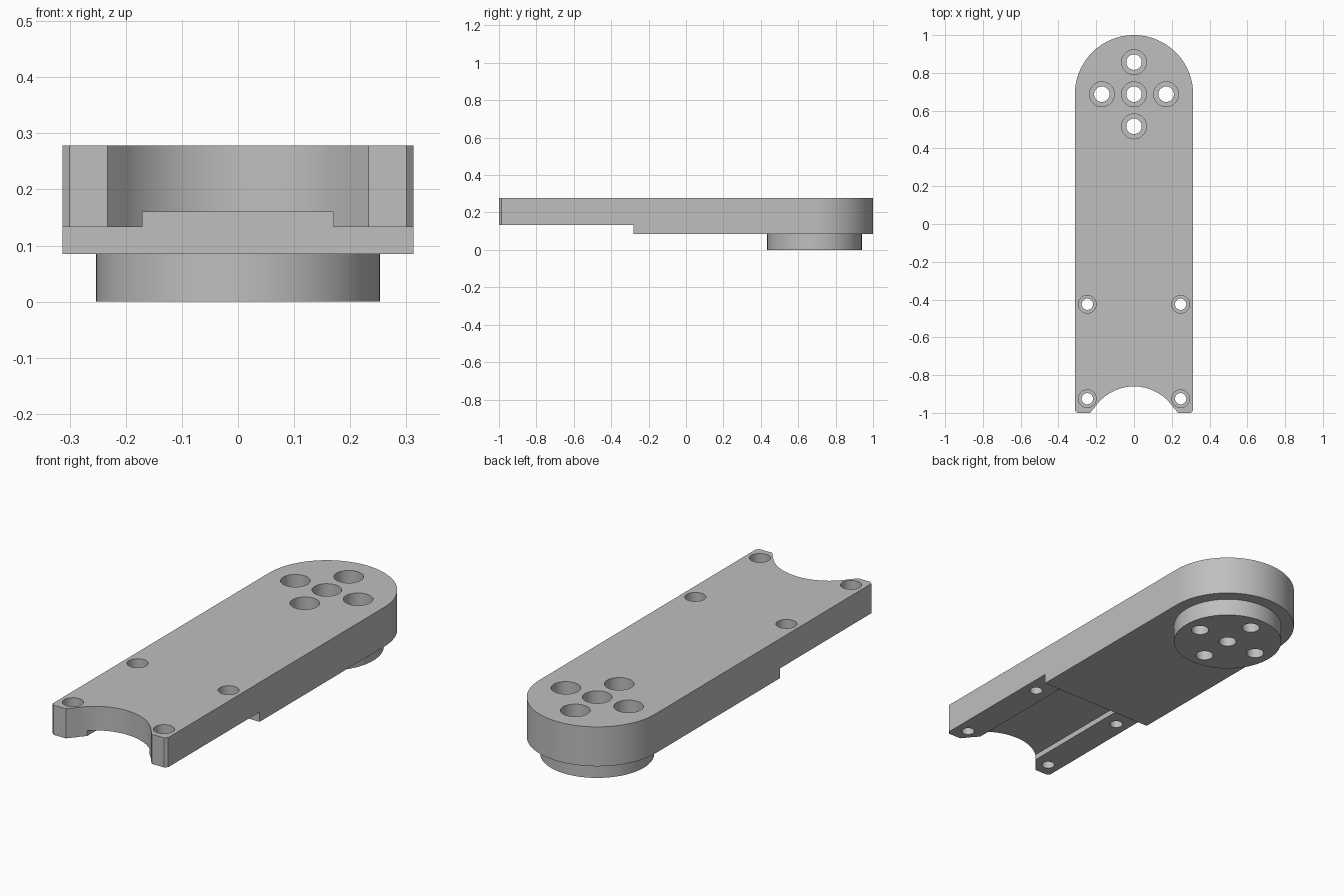
import bpy, bmesh, math

cube = bpy.data.objects.get("Cube")
if cube:
    bpy.data.objects.remove(cube, do_unlink=True)

HALF, TOP, BASE = 0.313, 0.278, 0.085   # half width, top and underside heights
HUB_Y = 0.687                           # centre of the round end

grey = bpy.data.materials.new("plain grey")
grey.use_nodes = True
colour = (0.52, 0.52, 0.52, 1)
grey.diffuse_color = colour
grey.node_tree.nodes["Principled BSDF"].inputs["Base Color"].default_value = colour


def arc(cx, cy, r, start, end, steps):
    return [(cx + r * math.cos(start + (end - start) * i / steps),
             cy + r * math.sin(start + (end - start) * i / steps)) for i in range(steps + 1)]


def prism(name, outline, z0, z1):
    """Extrude a closed outline from z0 to z1."""
    bm = bmesh.new()
    face = bm.faces.new([bm.verts.new((x, y, z0)) for x, y in outline])
    up = bmesh.ops.extrude_face_region(bm, geom=[face])["geom"]
    bmesh.ops.translate(bm, vec=(0, 0, z1 - z0),
                        verts=[v for v in up if isinstance(v, bmesh.types.BMVert)])
    bmesh.ops.recalc_face_normals(bm, faces=bm.faces)
    mesh = bpy.data.meshes.new(name)
    bm.to_mesh(mesh)
    bm.free()
    mesh.materials.append(grey)
    obj = bpy.data.objects.new(name, mesh)
    bpy.context.collection.objects.link(obj)
    return obj


def disc(name, x, y, r, z0, z1, sides=48):
    return prism(name, arc(x, y, r, 0, math.tau, sides)[:-1], z0, z1)


def block(name, half, y0, y1, z0, z1):
    return prism(name, [(-half, y0), (half, y0), (half, y1), (-half, y1)], z0, z1)


def combine(target, tool, operation):
    """Apply a boolean and remove its helper."""
    mod = target.modifiers.new("boolean", "BOOLEAN")
    mod.operation, mod.object, mod.solver = operation, tool, "EXACT"
    bpy.context.view_layer.objects.active = target
    bpy.ops.object.modifier_apply(modifier=mod.name)
    bpy.data.objects.remove(tool, do_unlink=True)


# Arm outline: round back end, notched front with small chamfers
c = 0.013
notch_r, notch_y = 0.25, -1.11
a = math.acos(0.205 / notch_r)
outline = arc(0, HUB_Y, HALF, 0, math.pi, 64)
outline += [(-HALF, -1 + c), (-HALF + c, -1), (-0.233, -1)]
outline += arc(0, notch_y, notch_r, math.pi - a, a, 32)
outline += [(0.233, -1), (HALF - c, -1), (HALF, -1 + c)]
arm = prism("arm", outline, BASE, TOP)

# Raised underside at the front, with a shallow central channel
combine(arm, block("step_cutter", 0.5, -1.2, -0.28, 0, 0.133), "DIFFERENCE")
combine(arm, block("channel_cutter", 0.17, -1.2, -0.28, 0.1, 0.16), "DIFFERENCE")

# Round boss below the back end
combine(arm, disc("boss", 0, HUB_Y, 0.253, 0, 0.12, 64), "UNION")


def counterbore(x, y, small, large, floor):
    combine(arm, disc("bore_cutter", x, y, small, -0.1, 0.5, 32), "DIFFERENCE")
    combine(arm, disc("head_cutter", x, y, large, floor, 0.5, 32), "DIFFERENCE")


# Cross of five hub holes
for dx, dy in ((0, 0), (1, 0), (-1, 0), (0, 1), (0, -1)):
    counterbore(dx * 0.17, HUB_Y + dy * 0.17, 0.041, 0.066, 0.1)

# Four mounting holes
for x in (-0.247, 0.247):
    for y in (-0.425, -0.925):
        counterbore(x, y, 0.03, 0.047, 0.19)

bpy.ops.object.select_all(action="DESELECT")
arm.select_set(True)
bpy.context.view_layer.objects.active = arm
bpy.ops.object.shade_smooth_by_angle(angle=math.radians(30))
